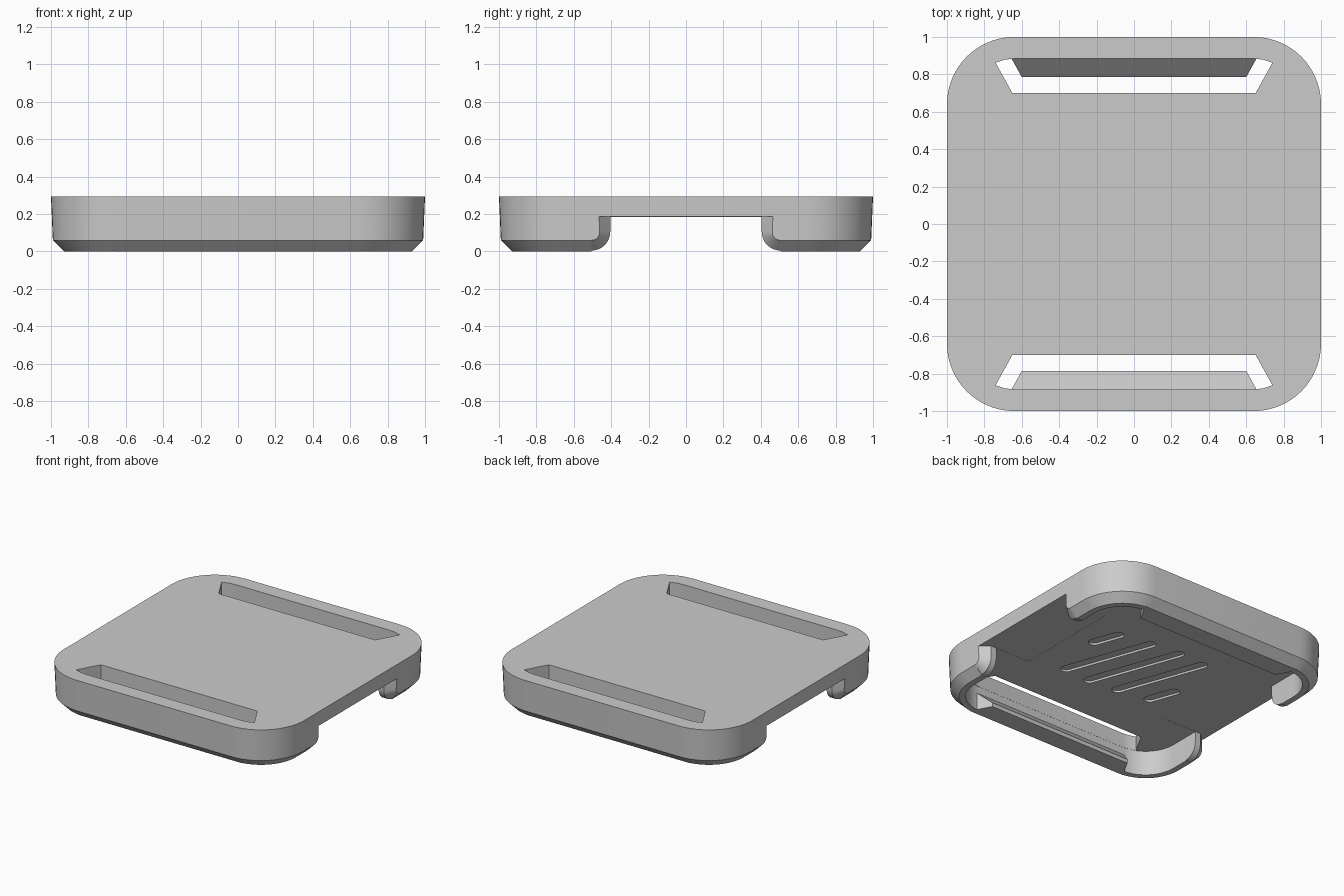
import bpy, bmesh, math
from mathutils import Matrix

if "Cube" in bpy.data.objects:
    bpy.data.objects.remove(bpy.data.objects["Cube"])

grey = bpy.data.materials.new("light_grey")
grey.use_nodes = True
colour = (0.6, 0.6, 0.6, 1)
grey.diffuse_color = colour
grey.node_tree.nodes["Principled BSDF"].inputs["Base Color"].default_value = colour

HALF, INNER, HEIGHT, FLOOR = 1.0, 0.885, 0.295, 0.185
CORNER = 0.64  # centre of the corner arcs


def loft(name, rings, matrix=Matrix()):
    """Closed solid through rings of equal point count."""
    bm = bmesh.new()
    loops = [[bm.verts.new(matrix @ v) for v in map(lambda p: Matrix.Translation(p).translation, r)]
             for r in rings]
    n = len(loops[0])
    for a, b in zip(loops, loops[1:]):
        for i in range(n):
            bm.faces.new((a[i], a[(i + 1) % n], b[(i + 1) % n], b[i]))
    bm.faces.new(loops[0][::-1])
    bm.faces.new(loops[-1])
    bmesh.ops.recalc_face_normals(bm, faces=bm.faces)
    mesh = bpy.data.meshes.new(name)
    bm.to_mesh(mesh)
    bm.free()
    mesh.materials.append(grey)
    ob = bpy.data.objects.new(name, mesh)
    bpy.context.collection.objects.link(ob)
    return ob


def rounded_square(half, z, segments=14):
    r = half - CORNER
    pts = []
    for q, (sx, sy) in enumerate([(1, 1), (-1, 1), (-1, -1), (1, -1)]):
        for i in range(segments + 1):
            a = math.radians(90) * (q + i / segments)
            pts.append((sx * CORNER + r * math.cos(a), sy * CORNER + r * math.sin(a), z))
    return pts


def prism(name, outline, z0, z1, matrix=Matrix()):
    return loft(name, [[(x, y, z) for x, y in outline] for z in (z0, z1)], matrix)


def cut(target, cutter):
    cutter.hide_render = True
    mod = target.modifiers.new("cut", "BOOLEAN")
    mod.operation, mod.solver, mod.object = "DIFFERENCE", "EXACT", cutter
    bpy.ops.object.select_all(action="DESELECT")
    bpy.context.view_layer.objects.active = target
    target.select_set(True)
    bpy.ops.object.modifier_apply(modifier=mod.name)
    bpy.data.objects.remove(cutter)


# Shell with a slight draft and a chamfered lower rim, hollow underneath
body = loft("cover_body", [rounded_square(0.93, 0), rounded_square(0.99, 0.06),
                           rounded_square(HALF, HEIGHT)])
cut(body, loft("pocket", [rounded_square(INNER, -0.1), rounded_square(INNER, FLOOR)]))


# Side openings with rounded, bevelled hook ends
def opening_section(x, r, segments=8):
    cy, cz = 0.505, 0.105
    half = [(cy, -0.2)]
    for i in range(segments + 1):
        a = math.radians(90) * i / segments
        half.append((cy - r * math.sin(a), cz - r * math.cos(a)))
    half.append((cy - r, FLOOR + 0.001))
    return [(x, y, z) for y, z in half] + [(x, -y, z) for y, z in reversed(half)]


for side in (1, -1):
    cut(body, loft("side_opening", [opening_section(side * x, r) for x, r in
                                    ((0.6, 0.1), (0.93, 0.1), (0.99, 0.045), (1.02, 0.018))]))

# Strap slots through the top plate, and snap lips on the rim below them
slot = [(0.65, 0.70), (0.74, 0.862), (0.69, 0.879), (0.64, 0.884)]
slot += [(-x, y) for x, y in reversed(slot)]
lip_profile = [(0.785, 0), (0.93, 0), (0.93, 0.13), (0.885, 0.13), (0.785, 0.03)]
for end, turn in (("back", 0), ("front", math.pi)):
    spin = Matrix.Rotation(turn, 4, "Z")
    cut(body, prism("strap_slot", slot, 0.15, 0.4, spin))
    rings = [[(s * (0.6 + (y - 0.785) * 0.55), y, z) for y, z in lip_profile] for s in (-1, 1)]
    loft(end + "_snap_lip", rings, spin)


# Shallow slanted grooves in the underside of the plate
def capsule(length, radius, segments=8):
    pts = []
    for s in (1, -1):
        for i in range(segments + 1):
            a = math.pi * (i / segments - 0.5)
            pts.append((s * (length / 2 - radius + radius * math.cos(a)), s * radius * math.sin(a)))
    return pts


tilt = Matrix.Rotation(math.radians(110), 4, "Z")
for across, along, length in ((0, 0, 0.78), (0.21, -0.08, 0.74), (0.43, 0.03, 0.27)):
    for s in ((1, -1) if across else (1,)):
        place = tilt @ Matrix.Translation((s * along, -s * across, 0))
        cut(body, prism("groove", capsule(length, 0.04), 0.1, FLOOR + 0.015, place))

# Smooth the rounded walls, keep the edges crisp
bpy.ops.object.select_all(action="DESELECT")
body.select_set(True)
bpy.context.view_layer.objects.active = body
bpy.ops.object.shade_smooth_by_angle(angle=math.radians(25))
